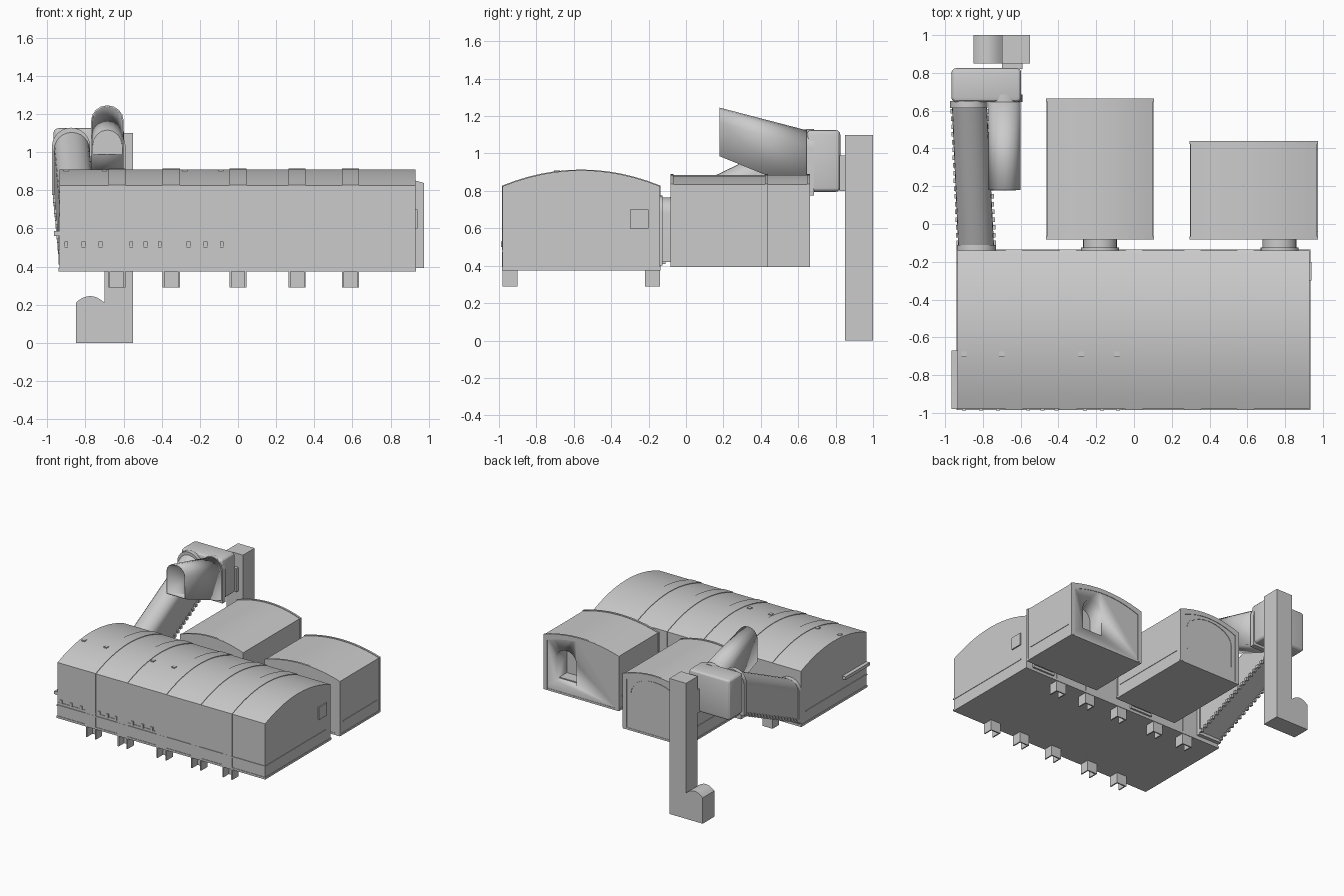
import bpy, bmesh, math
from mathutils import Vector

if "Cube" in bpy.data.objects:
    bpy.data.objects.remove(bpy.data.objects["Cube"], do_unlink=True)

grey = bpy.data.materials.new("plain grey")
grey.use_nodes = True
grey.diffuse_color = (0.6, 0.6, 0.6, 1)
grey.node_tree.nodes["Principled BSDF"].inputs["Base Color"].default_value = (0.6, 0.6, 0.6, 1)


def finish(name, bm, smooth=False):
    bmesh.ops.recalc_face_normals(bm, faces=bm.faces)
    mesh = bpy.data.meshes.new(name)
    bm.to_mesh(mesh)
    bm.free()
    mesh.materials.append(grey)
    obj = bpy.data.objects.new(name, mesh)
    bpy.context.collection.objects.link(obj)
    if smooth:
        bpy.ops.object.select_all(action="DESELECT")
        bpy.context.view_layer.objects.active = obj
        obj.select_set(True)
        bpy.ops.object.shade_smooth_by_angle(angle=math.radians(25))
    return obj


def box(name, x0, x1, y0, y1, z0, z1, bevel=0):
    bm = bmesh.new()
    bmesh.ops.create_cube(bm, size=1)
    for v in bm.verts:
        v.co = ((x0 + x1) / 2 + v.co.x * (x1 - x0),
                (y0 + y1) / 2 + v.co.y * (y1 - y0),
                (z0 + z1) / 2 + v.co.z * (z1 - z0))
    if bevel:
        bmesh.ops.bevel(bm, geom=bm.edges[:], offset=bevel, segments=3, profile=0.5, affect="EDGES")
    return finish(name, bm, bevel > 0)


def arch(a, b, z0, spring, top, round_top=False, n=12):
    """Upright outline: straight walls under a shallow or rounded crown."""
    pts = [(a, z0)]
    for i in range(n + 1):
        t = -math.cos(math.pi * i / n) if round_top else 2 * i / n - 1
        h = math.sqrt(max(0, 1 - t * t)) if round_top else 1 - t * t
        pts.append(((a + b) / 2 + t * (b - a) / 2, spring + (top - spring) * h))
    return pts + [(b, z0)]


def place(pts, axis, d):
    return [Vector((d, p, z)) if axis == "x" else Vector((p, d, z)) for p, z in pts]


def loft(name, ring_a, ring_b, caps=True, smooth=True):
    bm = bmesh.new()
    a = [bm.verts.new(p) for p in ring_a]
    b = [bm.verts.new(p) for p in ring_b]
    n = len(a)
    for i in range(n):
        bm.faces.new((a[i], a[(i + 1) % n], b[(i + 1) % n], b[i]))
    if caps:
        bm.faces.new(a)
        bm.faces.new(b)
    return finish(name, bm, smooth)


def prism(name, pts, axis, d0, d1):
    return loft(name, place(pts, axis, d0), place(pts, axis, d1))


def arch_frame(name, outer, inner, d0, d1):
    """Arched band between two matching outlines, open at the foot."""
    bm = bmesh.new()
    rows = [[bm.verts.new(p) for p in place(r, "y", d)]
            for r, d in ((outer, d0), (outer, d1), (inner, d1), (inner, d0))]
    for k in range(4):
        r, s = rows[k], rows[(k + 1) % 4]
        for i in range(len(r) - 1):
            bm.faces.new((r[i], r[i + 1], s[i + 1], s[i]))
    for i in (0, -1):
        bm.faces.new([r[i] for r in rows])
    return finish(name, bm)


# Main hall with roof ribs and hanging channel feet
prism("main_hall", arch(-0.98, -0.14, 0.38, 0.825, 0.91), "x", -0.935, 0.93)
for x in (-0.635, -0.35, 0, 0.31, 0.59):
    prism("hall_rib", arch(-0.984, -0.136, 0.38, 0.828, 0.914), "x", x - 0.045, x + 0.045)
    for y in (-0.98, -0.22):
        box("foot_back_plate", x - 0.045, x + 0.045, y + 0.07, y + 0.08, 0.29, 0.39)
        for s in (-1, 1):
            box("foot_side_plate", x + s * 0.04 - 0.005, x + s * 0.04 + 0.005, y, y + 0.08, 0.29, 0.39)

# Wall trims, studs, roof vents
box("main_wall_trim", -0.94, 0.934, -0.985, -0.2, 0.473, 0.483)
box("main_base_lip", -0.94, 0.934, -0.984, -0.136, 0.375, 0.392)
box("front_stud_rail", -0.935, -0.06, -0.984, -0.97, 0.5, 0.506)
for x in (-0.9, -0.81, -0.72, -0.56, -0.485, -0.41, -0.26, -0.17, -0.085):
    box("front_stud", x - 0.01, x + 0.01, -0.988, -0.97, 0.5, 0.53)
for x in (-0.9, -0.7, -0.28, -0.09):
    box("roof_vent", x - 0.014, x + 0.014, -0.705, -0.675, 0.88, 0.908)
box("end_rail", -0.965, -0.93, -0.98, -0.67, 0.56, 0.585)
box("end_plate", 0.925, 0.94, -0.3, -0.2, 0.6, 0.7)


def side_hall(tag, x0, x1, y1, door_x):
    crown = arch(x0, x1, 0.4, 0.835, 0.885)
    hall = prism(tag + "_hall", crown, "y", -0.08, y1)
    # Trim bands, edge ribs and base lip
    box(tag + "_trim", x0 - 0.004, x1 + 0.004, -0.04, y1 - 0.04, 0.495, 0.503)
    box(tag + "_base_lip", x0 - 0.004, x1 + 0.004, -0.083, y1 + 0.003, 0.392, 0.408)
    rim = arch(x0 - 0.005, x1 + 0.005, 0.4, 0.838, 0.89)
    core = arch(x0 + 0.03, x1 - 0.03, 0.4, 0.8, 0.855)
    for y in (-0.083, y1 - 0.012):
        arch_frame(tag + "_edge_rib", rim, core, y, y + 0.016)
    # Tunnel linking to the main hall
    prism(tag + "_tunnel", arch(door_x - 0.09, door_x + 0.09, 0.42, 0.68, 0.765, True), "y", -0.16, -0.05)
    prism(tag + "_tunnel_collar", arch(door_x - 0.1, door_x + 0.1, 0.4, 0.69, 0.775, True), "y", -0.145, -0.125)
    return hall


hall_a = side_hall("long_side", -0.46, 0.1, 0.66, -0.18)
hall_b = side_hall("short_side", 0.3, 0.97, 0.435, 0.77)

# Arched gable panel on the long hall
arch_frame("gable_arch", arch(-0.4, 0.04, 0.52, 0.7, 0.84, True),
           arch(-0.39, 0.03, 0.52, 0.7, 0.83, True), 0.655, 0.664)

# Doorway cut into the short hall
cutter = prism("door_cutter", arch(0.68, 0.86, 0.49, 0.67, 0.755, True), "y", 0.3, 0.5)
cutter.hide_render = True
cut = hall_b.modifiers.new("doorway", "BOOLEAN")
cut.operation = "DIFFERENCE"
cut.object = cutter
cut.solver = "EXACT"
bpy.context.view_layer.objects.active = hall_b
bpy.ops.object.modifier_apply(modifier=cut.name)
bpy.data.objects.remove(cutter, do_unlink=True)

# Inclined conveyor duct rising from the main hall
low = arch(-0.93, -0.74, 0.42, 0.65, 0.74, True)
high = arch(-0.965, -0.78, 0.79, 1.03, 1.12, True)
loft("inclined_duct", place(low, "y", -0.14), place(high, "y", 0.65))
prism("duct_lower_collar", arch(-0.94, -0.73, 0.41, 0.66, 0.755, True), "y", -0.14, -0.11)
prism("duct_upper_collar", arch(-0.975, -0.775, 0.775, 1.03, 1.128, True), "y", 0.615, 0.65)
for i in range(18):
    t = 0.05 + i * 0.052
    y, z = -0.14 + 0.79 * t, 0.42 + 0.37 * t
    for x in (-0.93 - 0.035 * t, -0.74 - 0.04 * t):
        box("duct_roller", x - 0.008, x + 0.012, y - 0.012, y + 0.012, z - 0.012, z + 0.012)

# Open discharge chute
mouth = arch(-0.77, -0.6, 0.985, 1.165, 1.245, True, 8)
throat = arch(-0.77, -0.6, 0.79, 1.03, 1.12, True, 8)
chute = loft("discharge_chute", place(mouth, "y", 0.18), place(throat, "y", 0.66), caps=False)
shell = chute.modifiers.new("wall", "SOLIDIFY")
shell.thickness = 0.008
prism("chute_collar", arch(-0.78, -0.59, 0.775, 1.03, 1.13, True), "y", 0.645, 0.685)

# Transfer head and its link to the tower
box("transfer_head", -0.967, -0.597, 0.645, 0.825, 0.795, 1.125, 0.025)
box("tower_link", -0.7, -0.59, 0.82, 0.855, 0.8, 0.99)

# Tower with an arched foot housing
box("tower", -0.7, -0.55, 0.85, 1.0, 0, 1.1)
prism("tower_foot", arch(-0.85, -0.7, 0, 0.21, 0.245), "y", 0.85, 1.0)
